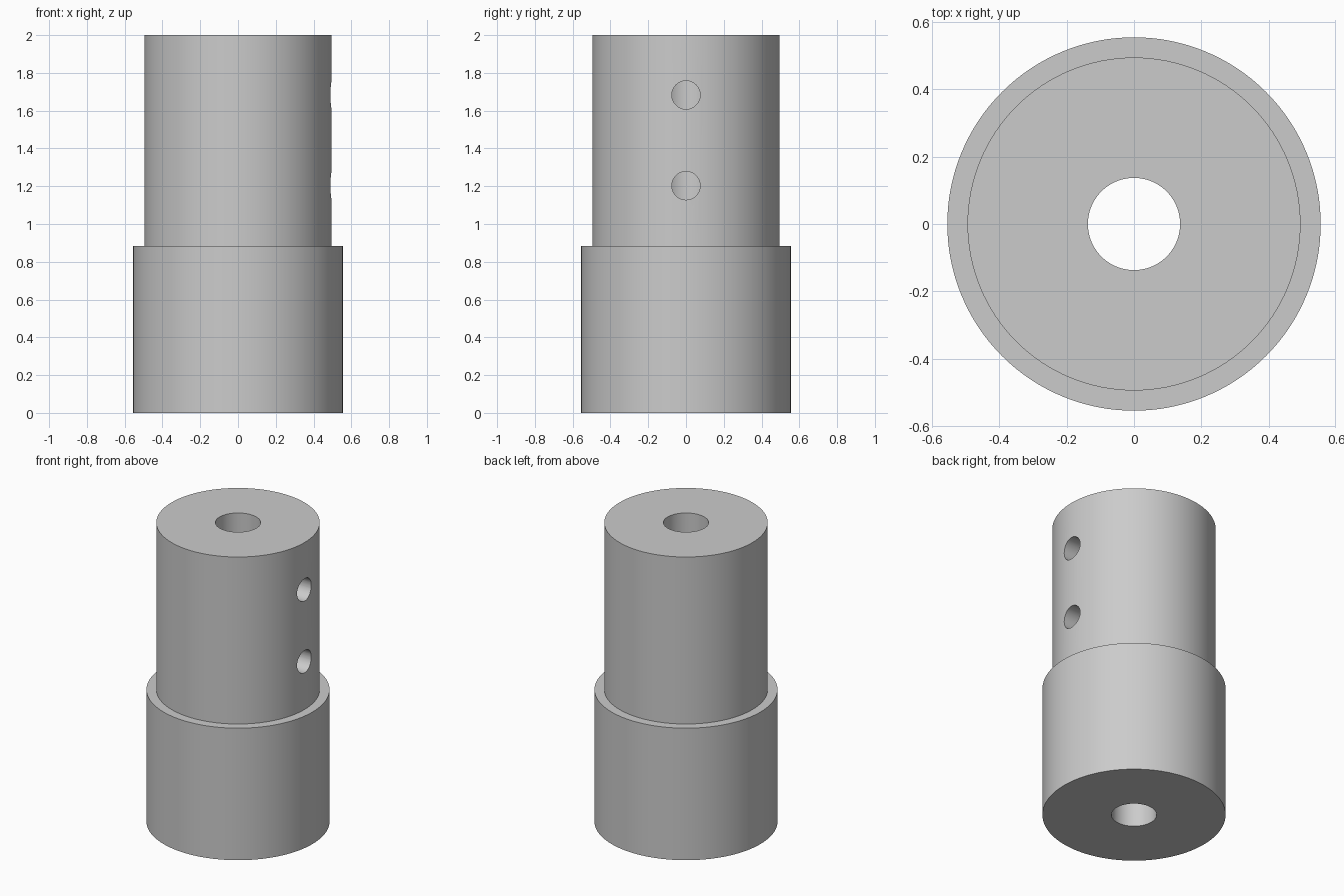
import bpy
import bmesh
import math
from mathutils import Matrix, Vector

cube = bpy.data.objects.get("Cube")
if cube:
    bpy.data.objects.remove(cube, do_unlink=True)

BORE_R, BASE_R, NECK_R = 0.137, 0.555, 0.495
STEP_Z, TOP_Z = 0.883, 2.0
HOLE_R = 0.075

# Plain grey metal
grey = bpy.data.materials.new("grey_metal")
grey.use_nodes = True
colour = (0.6, 0.6, 0.6, 1.0)
grey.diffuse_color = colour
grey.node_tree.nodes["Principled BSDF"].inputs["Base Color"].default_value = colour


def make_object(name, bm):
    bmesh.ops.recalc_face_normals(bm, faces=bm.faces)
    mesh = bpy.data.meshes.new(name)
    bm.to_mesh(mesh)
    bm.free()
    mesh.materials.append(grey)
    obj = bpy.data.objects.new(name, mesh)
    bpy.context.collection.objects.link(obj)
    return obj


def lathe(name, profile, steps=128):
    """Revolve a closed radius/height profile around z."""
    bm = bmesh.new()
    verts = [bm.verts.new((r, 0, z)) for r, z in profile]
    edges = [bm.edges.new((v, verts[(i + 1) % len(verts)])) for i, v in enumerate(verts)]
    bmesh.ops.spin(bm, geom=verts + edges, axis=(0, 0, 1), cent=(0, 0, 0),
                   angle=math.tau, steps=steps, use_merge=True)
    bmesh.ops.remove_doubles(bm, verts=bm.verts, dist=1e-5)
    return make_object(name, bm)


# Stepped sleeve with a bore through its whole length
sleeve = lathe("stepped_sleeve", [
    (BORE_R, 0), (BASE_R, 0), (BASE_R, STEP_Z),
    (NECK_R, STEP_Z), (NECK_R, TOP_Z), (BORE_R, TOP_Z),
])

# Two screw holes from the left side into the bore
bm = bmesh.new()
for z in (1.203, 1.683):
    place = Matrix.Translation(Vector((0.35, 0, z))) @ Matrix.Rotation(math.pi / 2, 4, "Y")
    bmesh.ops.create_cone(bm, cap_ends=True, segments=48, radius1=HOLE_R,
                          radius2=HOLE_R, depth=0.7, matrix=place)
cutter = make_object("screw_hole_cutter", bm)
cutter.hide_render = True

cut = sleeve.modifiers.new("screw_holes", "BOOLEAN")
cut.operation = "DIFFERENCE"
cut.solver = "EXACT"
cut.object = cutter

bpy.ops.object.select_all(action="DESELECT")
sleeve.select_set(True)
bpy.context.view_layer.objects.active = sleeve
bpy.ops.object.modifier_apply(modifier=cut.name)
bpy.data.objects.remove(cutter, do_unlink=True)
bpy.ops.object.shade_smooth_by_angle(angle=math.radians(30))
